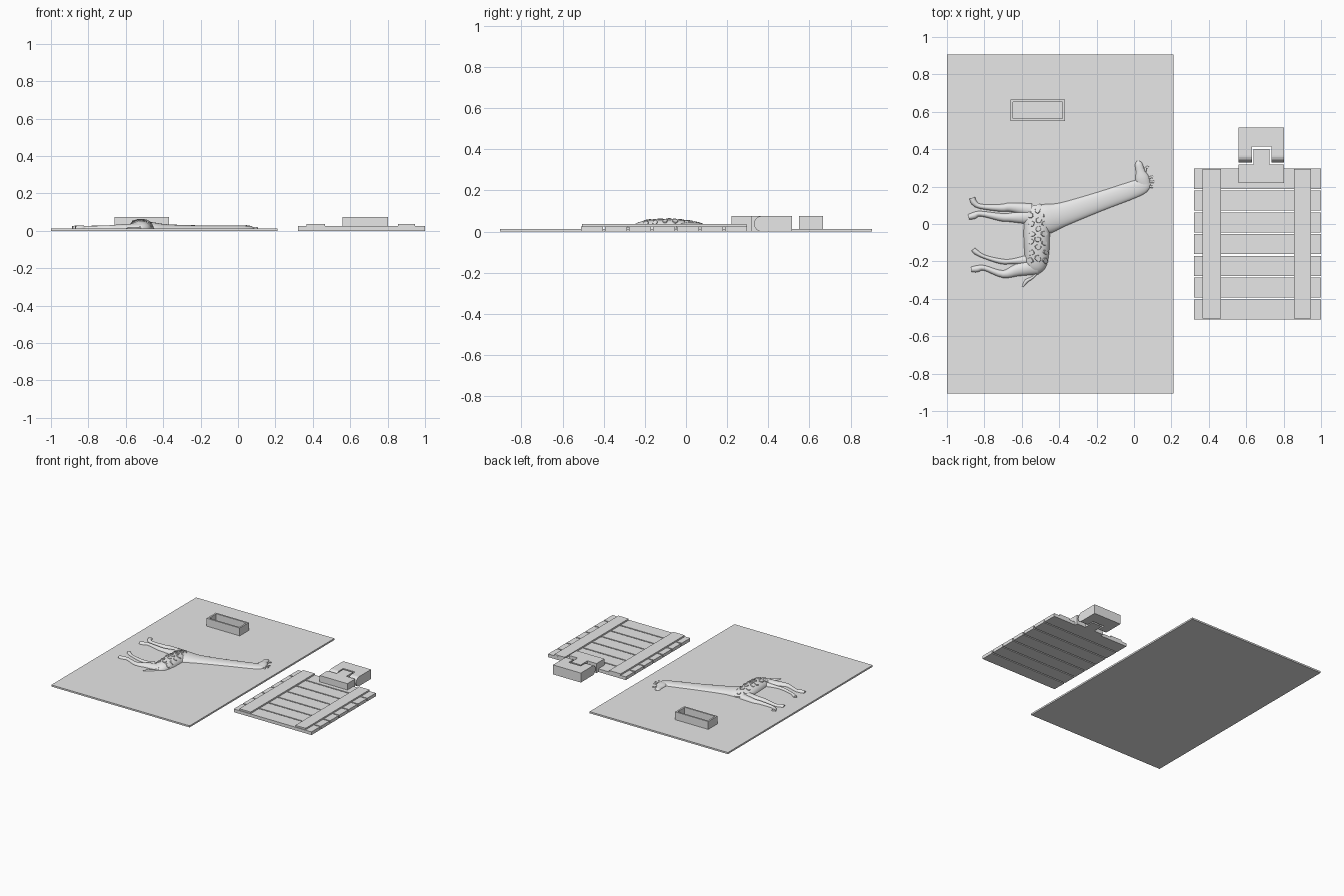
import bpy, bmesh, math, random
from mathutils import Vector
from mathutils.bvhtree import BVHTree

cube = bpy.data.objects.get("Cube")
if cube:
    bpy.data.objects.remove(cube, do_unlink=True)

GREY = (0.8, 0.8, 0.8, 1)
grey = bpy.data.materials.new("light grey")
grey.diffuse_color = GREY
grey.use_nodes = True
grey.node_tree.nodes["Principled BSDF"].inputs["Base Color"].default_value = GREY
TOP = 0.013  # top of the base board


def finish(name, bm, smooth=False):
    bmesh.ops.recalc_face_normals(bm, faces=bm.faces)
    mesh = bpy.data.meshes.new(name)
    bm.to_mesh(mesh)
    bm.free()
    mesh.materials.append(grey)
    ob = bpy.data.objects.new(name, mesh)
    bpy.context.collection.objects.link(ob)
    if smooth:
        bpy.ops.object.select_all(action='DESELECT')
        ob.select_set(True)
        bpy.context.view_layer.objects.active = ob
        bpy.ops.object.shade_smooth_by_angle(angle=math.radians(50))
    return ob


def prism(name, outline, axis, low, high):
    """Extrude a 2D outline along x (given y, z) or along z (given x, y)."""
    bm = bmesh.new()
    place = (lambda a, b: (low, a, b)) if axis == "x" else (lambda a, b: (a, b, low))
    face = bm.faces.new([bm.verts.new(place(a, b)) for a, b in outline])
    out = bmesh.ops.extrude_face_region(bm, geom=[face])
    move = Vector((high - low, 0, 0) if axis == "x" else (0, 0, high - low))
    for v in out["geom"]:
        if isinstance(v, bmesh.types.BMVert):
            v.co += move
    return finish(name, bm)


def box(name, x0, x1, y0, y1, z0, z1):
    return prism(name, [(x0, y0), (x1, y0), (x1, y1), (x0, y1)], "z", z0, z1)


def relief(name, stations, cuts=2):
    """Loft half-ellipse sections (x, y, half width, height) lying on the board."""
    pts = [Vector(s) for s in stations]
    fine = []
    for i in range(len(pts) - 1):
        a, b = pts[max(i - 1, 0)], pts[i]
        c, d = pts[i + 1], pts[min(i + 2, len(pts) - 1)]
        for k in range(cuts):
            t = k / cuts
            fine.append(0.5 * (2 * b + (c - a) * t + (2 * a - 5 * b + 4 * c - d) * t * t
                               + (3 * b - 3 * c + d - a) * t ** 3))
    fine.append(pts[-1])
    bm = bmesh.new()
    rings = []
    for i, p in enumerate(fine):
        along = (fine[min(i + 1, len(fine) - 1)] - fine[max(i - 1, 0)]).to_2d().normalized()
        ring = []
        for k in range(13):
            a = math.pi * k / 12
            s = math.cos(a) * p[2]
            ring.append(bm.verts.new((p[0] - along.y * s, p[1] + along.x * s,
                                      TOP - 0.002 + p[3] * math.sin(a))))
        rings.append(ring)
    for r, q in zip(rings, rings[1:]):
        for k in range(13):
            n = (k + 1) % 13
            bm.faces.new((r[k], r[n], q[n], q[k]))
    bm.faces.new(rings[0])
    bm.faces.new(rings[-1])
    return finish(name, bm, True)


# Base board and open trough
box("base_board", -1, 0.21, -0.905, 0.905, 0, TOP)
box("trough_back", -0.66, -0.37, 0.652, 0.665, TOP, 0.075)
box("trough_front", -0.66, -0.37, 0.55, 0.563, TOP, 0.075)
box("trough_right", -0.66, -0.647, 0.563, 0.652, TOP, 0.075)
box("trough_left", -0.383, -0.37, 0.563, 0.652, TOP, 0.075)

# Slatted gate panel with two battens
PITCH = 0.1164
for i in range(7):
    y = -0.51 + i * PITCH
    box(f"slat_{i + 1}", 0.32, 1.0, y, y + 0.107, 0, 0.025)
box("batten_right", 0.365, 0.465, -0.505, 0.295, 0.025, 0.037)
box("batten_left", 0.855, 0.945, -0.505, 0.295, 0.025, 0.037)

# Hinge: mounting block, tongue, and a forked block with rounded front
prism("hinge_mount", [(0.22, 0.025), (0.295, 0.025), (0.295, 0), (0.318, 0),
                      (0.318, 0.075), (0.22, 0.075)], "x", 0.56, 0.803)
box("hinge_tongue", 0.64, 0.725, 0.318, 0.402, 0, 0.075)
R = 0.0375
nose = [(0.33 + R - R * math.sin(math.pi * k / 12), R - R * math.cos(math.pi * k / 12))
        for k in range(13)]
arm = nose + [(0.415, 0.075), (0.415, 0)]
prism("fork_arm_right", arm, "x", 0.56, 0.63)
prism("fork_arm_left", arm, "x", 0.735, 0.803)
box("fork_block", 0.56, 0.803, 0.415, 0.515, 0, 0.075)

# Giraffe relief: trunk, neck, head
body = relief("giraffe_body", [
    (-0.53, 0.1, 0.03, 0.012), (-0.52, 0.05, 0.065, 0.034), (-0.52, -0.06, 0.07, 0.048),
    (-0.52, -0.16, 0.065, 0.046), (-0.525, -0.23, 0.052, 0.034), (-0.53, -0.268, 0.015, 0.01)], 5)
relief("giraffe_neck", [
    (-0.57, 0.02, 0.05, 0.015), (-0.48, 0.025, 0.08, 0.036), (-0.38, 0.052, 0.064, 0.024),
    (-0.19, 0.118, 0.052, 0.018), (0, 0.185, 0.046, 0.017), (0.06, 0.21, 0.036, 0.015),
    (0.085, 0.22, 0.012, 0.006)], 4)
relief("giraffe_head", [
    (0.06, 0.19, 0.03, 0.012), (0.045, 0.24, 0.038, 0.019), (0.033, 0.285, 0.024, 0.016),
    (0.025, 0.32, 0.02, 0.013), (0.022, 0.337, 0.008, 0.006)], 4)

# Horns and ears
for i, (x, y) in enumerate([(0.1, 0.25), (0.108, 0.225), (0.1, 0.2), (0.075, 0.3)]):
    relief(f"horn_or_ear_{i + 1}", [(0.05, 0.225, 0.008, 0.008), (x - 0.012, y, 0.006, 0.008),
                                    (x, y, 0.008, 0.01)])

# Legs, each ending in a hoof
legs = {
    "front_leg_far": [(-0.55, 0.075, 0.035), (-0.66, 0.09, 0.024), (-0.71, 0.086, 0.02),
                      (-0.82, 0.094, 0.013), (-0.855, 0.115, 0.016), (-0.865, 0.14, 0.016)],
    "front_leg_near": [(-0.54, 0.04, 0.045), (-0.66, 0.035, 0.024), (-0.71, 0.036, 0.021),
                       (-0.82, 0.055, 0.014), (-0.855, 0.045, 0.018), (-0.885, 0.037, 0.014)],
    "hind_leg_far": [(-0.55, -0.19, 0.03), (-0.65, -0.2, 0.014), (-0.71, -0.2, 0.014),
                     (-0.8, -0.175, 0.01), (-0.845, -0.15, 0.014), (-0.86, -0.135, 0.012)],
    "hind_leg_near": [(-0.52, -0.225, 0.045), (-0.62, -0.245, 0.034), (-0.7, -0.268, 0.02),
                      (-0.8, -0.235, 0.014), (-0.84, -0.24, 0.018), (-0.87, -0.243, 0.014)],
}
for name, path in legs.items():
    relief(name, [(x, y, w, 0.009 + w * 0.45) for x, y, w in path], 4)

# Tail
relief("giraffe_tail", [(-0.51, -0.25, 0.008, 0.012), (-0.54, -0.285, 0.006, 0.01),
                        (-0.575, -0.305, 0.01, 0.01), (-0.595, -0.335, 0.004, 0.005)], 3)

# Raised coat patches laid on the trunk surface
random.seed(4)
tree = BVHTree.FromPolygons([v.co for v in body.data.vertices],
                            [p.vertices for p in body.data.polygons])
bm = bmesh.new()
for row in range(6):
    for col in range(3):
        x = -0.55 + col * 0.037 + random.uniform(-0.006, 0.006)
        y = 0.05 - row * 0.05 + 0.02 * (col % 2) + random.uniform(-0.006, 0.006)
        hit, normal, _, _ = tree.ray_cast(Vector((x, y, 1)), Vector((0, 0, -1)))
        if hit is None:
            continue
        turn = normal.to_track_quat('Z', 'Y')
        rings = [[], []]
        for k in range(7):
            a = math.tau * k / 7
            r = random.uniform(0.013, 0.019)
            for ring, h, f in zip(rings, (-0.004, 0.004), (1, 0.85)):
                ring.append(bm.verts.new(hit + turn @ Vector(
                    (r * f * math.cos(a), 1.2 * r * f * math.sin(a), h))))
        for k in range(7):
            n = (k + 1) % 7
            bm.faces.new((rings[0][k], rings[0][n], rings[1][n], rings[1][k]))
        bm.faces.new(rings[0])
        bm.faces.new(rings[1])
finish("coat_patches", bm)
